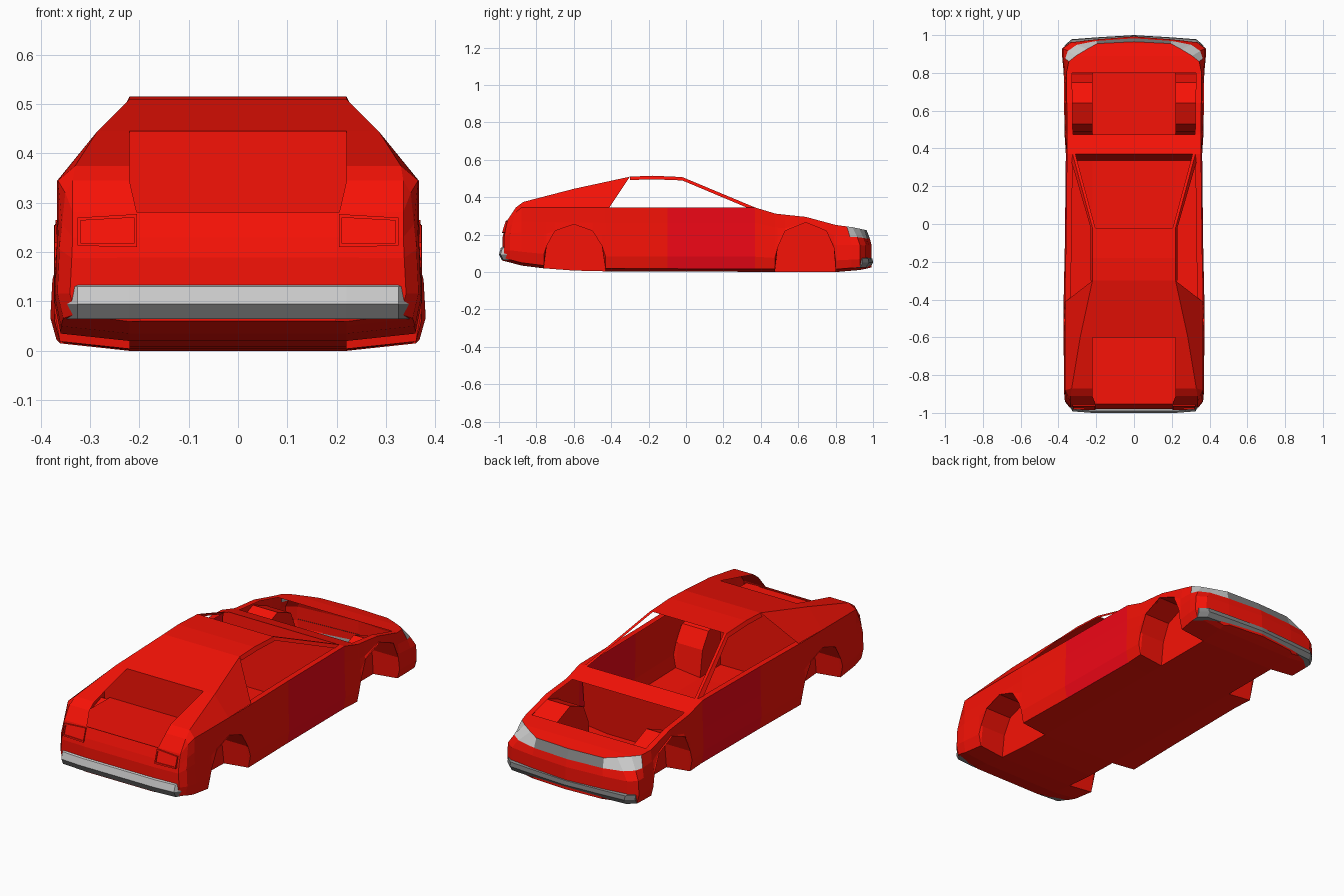
import bpy, bmesh

if "Cube" in bpy.data.objects:
    bpy.data.objects.remove(bpy.data.objects["Cube"])


def material(name, rgb):
    m = bpy.data.materials.new(name)
    m.diffuse_color = (*rgb, 1)
    m.use_nodes = True
    m.node_tree.nodes["Principled BSDF"].inputs["Base Color"].default_value = m.diffuse_color
    return m


RED = material("body_red", (0.93, 0.006, 0.002))
DOOR = material("door_red", (0.86, 0.002, 0.008))
LIGHT = material("lamp_grey", (0.55, 0.55, 0.55))
DARK = material("grille_grey", (0.22, 0.22, 0.22))
MATS = [RED, DOOR, LIGHT, DARK]


def sheet(name, polys):
    """Flat-faced half panel from (points, material index), mirrored over x."""
    bm = bmesh.new()
    for pts, mat in polys:
        f = bm.faces.new([bm.verts.new(p) for p in pts])
        f.material_index = mat
    bmesh.ops.remove_doubles(bm, verts=bm.verts, dist=0.0008)
    bmesh.ops.dissolve_degenerate(bm, edges=bm.edges, dist=0.0005)
    bmesh.ops.recalc_face_normals(bm, faces=bm.faces)
    me = bpy.data.meshes.new(name)
    bm.to_mesh(me)
    bm.free()
    for m in MATS:
        me.materials.append(m)
    ob = bpy.data.objects.new(name, me)
    bpy.context.collection.objects.link(ob)
    mod = ob.modifiers.new("mirror", 'MIRROR')
    mod.use_axis[0] = True
    return ob


def strip(a, b, mat=0):
    """Quads between two matching rows of points."""
    return [([a[i], a[i + 1], b[i + 1], b[i]], mat) for i in range(len(a) - 1)]


def lerp(table, y):
    for (y0, v0), (y1, v1) in zip(table, table[1:]):
        if y <= y1:
            t = max(0, (y - y0) / (y1 - y0))
            return v0 + (v1 - v0) * t
    return table[-1][1]


WIDTH = [(-.88, .365), (-.43, .367), (-.1, .36), (.37, .355), (.48, .362), (.8, .366)]
BELT = [(-.955, .28), (-.91, .32), (-.88, .345), (.37, .345), (.48, .312),
        (.64, .295), (.8, .252), (.89, .24), (.96, .225)]
FLOOR = [(-.975, .06), (-.88, .035), (-.76, .02), (-.6, .008), (-.43, .004), (.8, 0), (.94, .012), (.99, .025)]
ARCH = {-.745: .14, -.70: .22, -.6: .255, -.5: .22, -.45: .14,
        .49: .13, .53: .22, .64: .265, .75: .22, .79: .13}

# Stations: (lower y, lower width, top y, top width)
rear = [(-.98, 0, -.953, 0), (-.98, .2, -.953, .2), (-.972, .335, -.953, .335), (-.94, .36, -.91, .35)]
mid = [(y, lerp(WIDTH, y), y, lerp(WIDTH, y) - (.008 if y > .4 else 0)) for y in
       (-.88, -.76, -.745, -.70, -.6, -.5, -.45, -.43, -.1, .37, .475, .49, .53, .64, .75, .79, .8)]
nose = [(.885, .374, .86, .345), (.93, .374, .89, .308), (.962, .33, .925, .25),
        (.977, .2, .955, .195), (.993, 0, .965, 0)]
stations = rear + mid + nose
# Levels: (height fraction, width offset, blend towards the top plan)
LEVELS = [(0, -.006, 0), (.2, .006, 0), (.55, .002, 0), (.75, 0, .35), (1, 0, 1)]


def side_point(s, t, off, k):
    y, w, yt, wt = s
    zb = lerp(FLOOR, y) + .015
    z = max(zb + t * (lerp(BELT, yt) - zb), ARCH.get(y, 0))
    return (w + k * (wt - w) + off * w / .36, y + k * (yt - y), z)


rows = [[side_point(s, *lv) for s in stations] for lv in LEVELS]
belt = rows[-1]

# Outer sides, tail and nose skin
polys = []
for k in range(len(rows) - 1):
    for i, p in enumerate(strip(rows[k], rows[k + 1])):
        mat = 0
        y0 = stations[i][0]
        if y0 == -.1:
            mat = 1
        if k == 3 and .88 < y0 < .97:
            mat = 2
        if k == 3 and y0 == .977:
            mat = 3
        polys.append((p[0], mat))
# Window sill and engine bay rim
rim = [p for p in belt if -.44 < p[1] < .81]
polys += strip(rim, [(p[0] - .03, p[1], p[2]) for p in rim])
# Nose top and cowl
for lo, hi in ((.795, 1), (.36, .48)):
    edge = [p for p in belt if lo < p[1] < hi]
    polys += strip(edge, [(0, p[1], p[2]) for p in edge])
sheet("body_shell", polys)

# Floor and wheel wells
low = rows[0]
inner = [(min(.22, p[0]), p[1], ARCH.get(s[0], lerp(FLOOR, s[0]))) for p, s in zip(low, stations)]
base = [(p[0], p[1], lerp(FLOOR, p[1])) for p in inner]
centre = [(0, p[1], p[2]) for p in base]
polys = strip(low, inner) + strip(base, centre)
polys += [q for q in strip(inner, base) if q[0][0][2] - q[0][3][2] + q[0][1][2] - q[0][2][2] > .01]
polys = [(p, m) for p, m in polys if len({tuple(round(c, 4) for c in v) for v in p}) > 2]
sheet("floor_and_wheel_wells", polys)

# Roof and sloping deck, with an open boot between the rails
deck = [(.22, -.02, .508), (.22, -.18, .515), (.22, -.3, .51), (.285, -.6, .445),
        (.33, -.87, .375), (.335, -.91, .345), (.335, -.953, .28)]
mid_rail = [(.22, y, z) for x, y, z in deck]
mid_rail[-1] = (.205, -.953, .28)
polys = strip(mid_rail[:4], [(0, y, z) for x, y, z in deck[:4]])
polys += strip(deck[2:], mid_rail[2:])
quarter = [(.362, -.41, .345)] + [next(p for p in belt if abs(p[1] - y) < .001 and p[0] > .3)
                                  for y in (-.6, -.88, -.91, -.953)]
polys += strip(deck[2:], quarter)
# Roof side rails and windscreen pillars
rail = [(.23, -.02, .49), (.23, -.18, .496), (.23, -.3, .492)]
polys += strip(deck[:3], rail)
a_top, a_low = (.22, -.02, .508), (.325, .37, .345)
polys.append(([a_top, a_low, (.33, .325, .345), rail[0]], 0))
polys.append(([a_top, a_low, (.31, .37, .345), (.205, -.02, .508)], 0))
sheet("roof_and_deck", polys)

# Boot floor above the wheel wells
sheet("boot_floor", [([(0, -.952, .272), (.32, -.952, .272), (.32, -.6, .268), (0, -.6, .268)], 0)])

# Walls between boot, cabin and engine bay
sheet("rear_bulkhead", [([(0, -.6, .008), (.22, -.6, .008), (.22, -.6, .255), (.35, -.6, .255),
                          (.35, -.6, .345), (.285, -.6, .445), (0, -.6, .445)], 0)])
sheet("firewall", [([(0, .335, .004), (.22, .335, .004), (.345, .337, .02), (.345, .37, .345), (0, .37, .345)], 0)])


# Bumpers: one profile carried round the plan path
def bumper(name, profile, path, mats):
    sections = [[(x, y + dy, z) for y, z in profile] for x, dy in path]
    polys = []
    for a, b in zip(sections, sections[1:]):
        for j, q in enumerate(strip(a, b)):
            polys.append((q[0], mats[j]))
    polys.append((sections[-1], mats[-1]))
    sheet(name, polys)


bumper("rear_bumper", [(-.965, .138), (-.99, .13), (-1, .095), (-.985, .065), (-.955, .065)],
       [(0, 0), (.22, 0), (.325, .008), (.348, .045)], [2, 2, 3, 3])
bumper("front_bumper", [(.975, .082), (.997, .072), (1, .05), (.985, .025), (.95, .022)],
       [(0, 0), (.2, -.012), (.33, -.022), (.368, -.055)], [3, 3, 3, 3])

# Tail lamps: framed square housings
frame = [(.205, .21), (.325, .213), (.325, .27), (.205, .277)]
inset = [(.211, .217), (.319, .219), (.319, .264), (.211, .27)]


def tail_y(z):
    return -.984 + max(0, z - .21) * .32


outer = [(x, tail_y(z), z) for x, z in frame]
hole = [(x, tail_y(z), z) for x, z in inset]
back = [(x, tail_y(z) + .006, z) for x, z in inset]
root = [(x, tail_y(z) + .015, z) for x, z in frame]
polys = [(back, 0)]
for a, b in ((root, outer), (outer, hole), (hole, back)):
    polys += strip(a + a[:1], b + b[:1])
sheet("tail_lamp", polys)
